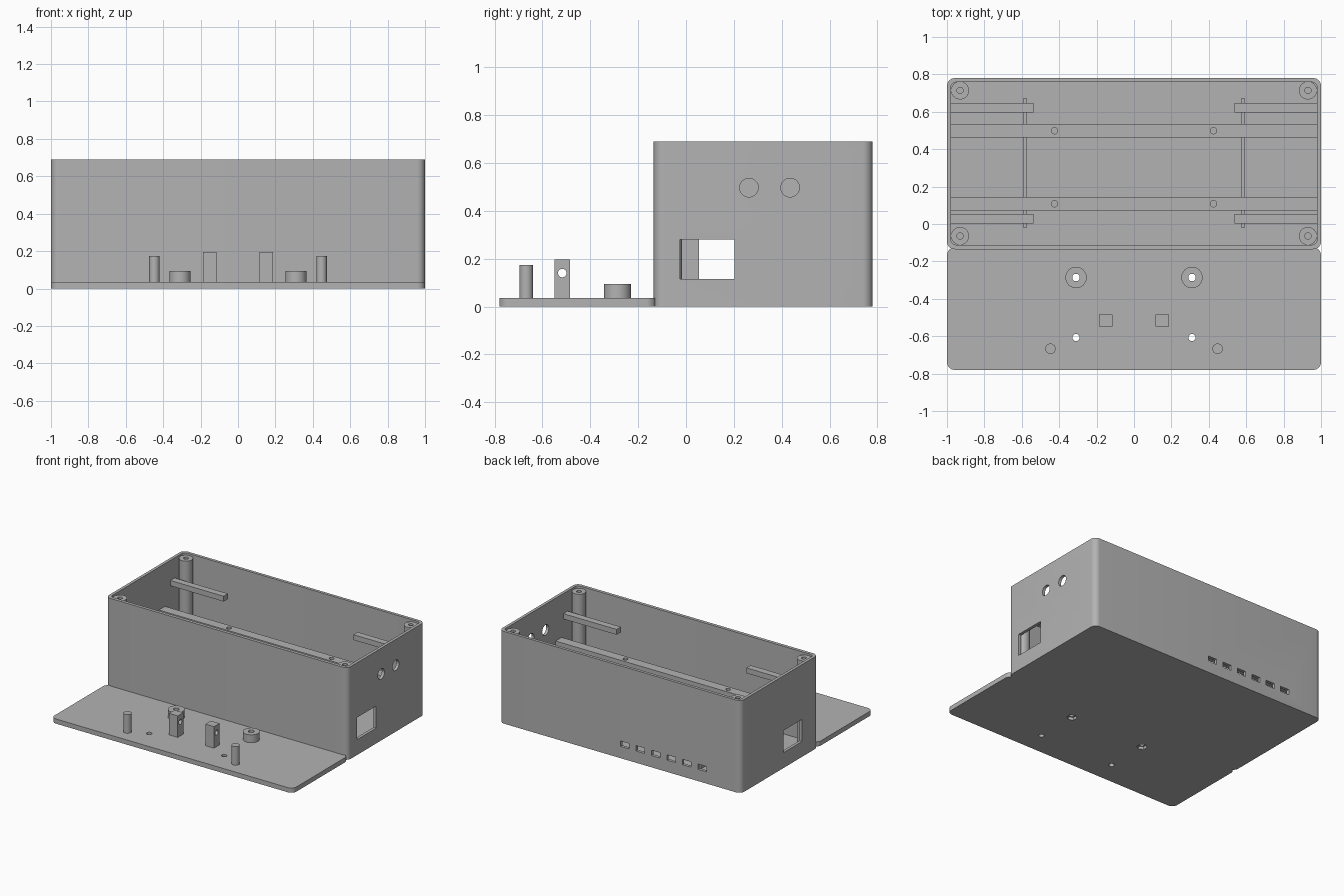
import bpy, bmesh, math
from mathutils import Matrix

cube = bpy.data.objects.get("Cube")
if cube:
    bpy.data.objects.remove(cube)

grey = bpy.data.materials.new("plain grey")
grey.use_nodes = True
grey.diffuse_color = (0.45, 0.45, 0.45, 1)
grey.node_tree.nodes["Principled BSDF"].inputs["Base Color"].default_value = (0.45, 0.45, 0.45, 1)


def finish(name, bm):
    bmesh.ops.recalc_face_normals(bm, faces=bm.faces)
    mesh = bpy.data.meshes.new(name)
    bm.to_mesh(mesh)
    bm.free()
    mesh.materials.append(grey)
    obj = bpy.data.objects.new(name, mesh)
    bpy.context.collection.objects.link(obj)
    return obj


def block(name, x, y, z, radius=0):
    """Box given by (min, max) ranges, with optional rounded upright edges."""
    bm = bmesh.new()
    bmesh.ops.create_cube(bm, size=1)
    for v in bm.verts:
        for i, (lo, hi) in enumerate((x, y, z)):
            v.co[i] = hi if v.co[i] > 0 else lo
    if radius:
        upright = [e for e in bm.edges if abs(e.verts[0].co.z - e.verts[1].co.z) > 1e-4]
        bmesh.ops.bevel(bm, geom=upright, offset=radius, segments=8, profile=0.5, affect='EDGES')
    return finish(name, bm)


def rod(name, x, y, z, radius, sides=32):
    """Upright cylinder over the z range."""
    bm = bmesh.new()
    bmesh.ops.create_cone(bm, cap_ends=True, segments=sides, radius1=radius, radius2=radius,
                          depth=z[1] - z[0], matrix=Matrix.Translation((x, y, sum(z) / 2)))
    return finish(name, bm)


def side_rod(name, x, y, z, radius):
    """Cylinder lying along x over the x range."""
    bm = bmesh.new()
    place = Matrix.Translation((sum(x) / 2, y, z)) @ Matrix.Rotation(math.pi / 2, 4, 'Y')
    bmesh.ops.create_cone(bm, cap_ends=True, segments=32, radius1=radius, radius2=radius,
                          depth=x[1] - x[0], matrix=place)
    return finish(name, bm)


def cut(obj, *cutters):
    bpy.context.view_layer.objects.active = obj
    for cutter in cutters:
        cutter.hide_render = True
        mod = obj.modifiers.new("cut", 'BOOLEAN')
        mod.operation = 'DIFFERENCE'
        mod.solver = 'EXACT'
        mod.object = cutter
        bpy.ops.object.modifier_apply(modifier=mod.name)
        bpy.data.objects.remove(cutter)


FLOOR = 0.035
parts = []

# Open case: cavity, side windows, round side holes and a row of rear vents
case = block("case", (-1, 1), (-0.135, 0.78), (0, 0.69), 0.042)
openings = [
    block("cavity", (-0.978, 0.978), (-0.111, 0.758), (FLOOR, 0.8), 0.025),
    block("right_window", (0.9, 1.1), (-0.025, 0.203), (0.115, 0.28)),
    block("left_window", (-1.1, -0.9), (0.055, 0.275), (0.115, 0.28)),
]
openings += [side_rod("side_hole", (0.9, 1.1), y, 0.497, 0.039) for y in (0.263, 0.435)]
for i in range(6):
    x = -0.04 - 0.128 * i
    openings.append(block("vent", (x - 0.036, x + 0.036), (0.7, 0.85), (0.088, 0.128)))
cut(case, *openings)
parts.append(case)

# Screw posts in the four corners
for x in (-0.93, 0.93):
    for y in (-0.064, 0.714):
        post = rod("corner_post", x, y, (FLOOR, 0.675), 0.048)
        cut(post, rod("screw_hole", x, y, (0.4, 0.8), 0.017))
        parts.append(post)

# Long mounting rails with screw holes
for y in (0.108, 0.499):
    rail = block("mounting_rail", (-0.985, 0.985), (y - 0.036, y + 0.036), (0.33, 0.37))
    cut(rail, *[rod("rail_hole", x, y, (0.2, 0.5), 0.017) for x in (-0.425, 0.425)])
    parts.append(rail)

# Short upper arms and floor ribs on both sides
for side in (-1, 1):
    for y in (0.028, 0.622):
        parts.append(block("support_arm", sorted((side * 0.537, side * 0.985)),
                           (y - 0.025, y + 0.025), (0.5, 0.54)))
    parts.append(block("floor_rib", sorted((side * 0.571, side * 0.594)), (-0.02, 0.67), (FLOOR, 0.09)))

# Lid plate with screw holes and nut pockets underneath
lid = block("lid_plate", (-1, 1), (-0.78, -0.125), (0, FLOOR), 0.042)
for x in (-0.31, 0.31):
    cut(lid, rod("lid_hole", x, -0.607, (-0.1, 0.1), 0.019),
        rod("boss_hole", x, -0.286, (-0.1, 0.1), 0.02),
        rod("nut_pocket", x, -0.286, (-0.1, 0.02), 0.036, 6))
parts.append(lid)

# Bosses, pegs and drilled square posts standing on the lid
for side in (-1, 1):
    boss = rod("boss", side * 0.31, -0.286, (FLOOR - 0.005, 0.094), 0.057)
    cut(boss, rod("boss_hole", side * 0.31, -0.286, (-0.1, 0.2), 0.02))
    peg = rod("peg", side * 0.447, -0.667, (FLOOR - 0.005, 0.174), 0.028)
    x = side * 0.15
    post = block("square_post", (x - 0.036, x + 0.036), (-0.549, -0.484), (FLOOR - 0.005, 0.196))
    cut(post, side_rod("pin_hole", (x - 0.1, x + 0.1), -0.517, 0.14, 0.018))
    parts += [boss, peg, post]

# Smooth the round walls and keep the edges sharp
bpy.ops.object.select_all(action='DESELECT')
for part in parts:
    part.select_set(True)
bpy.context.view_layer.objects.active = case
bpy.ops.object.shade_smooth_by_angle(angle=math.radians(30))
